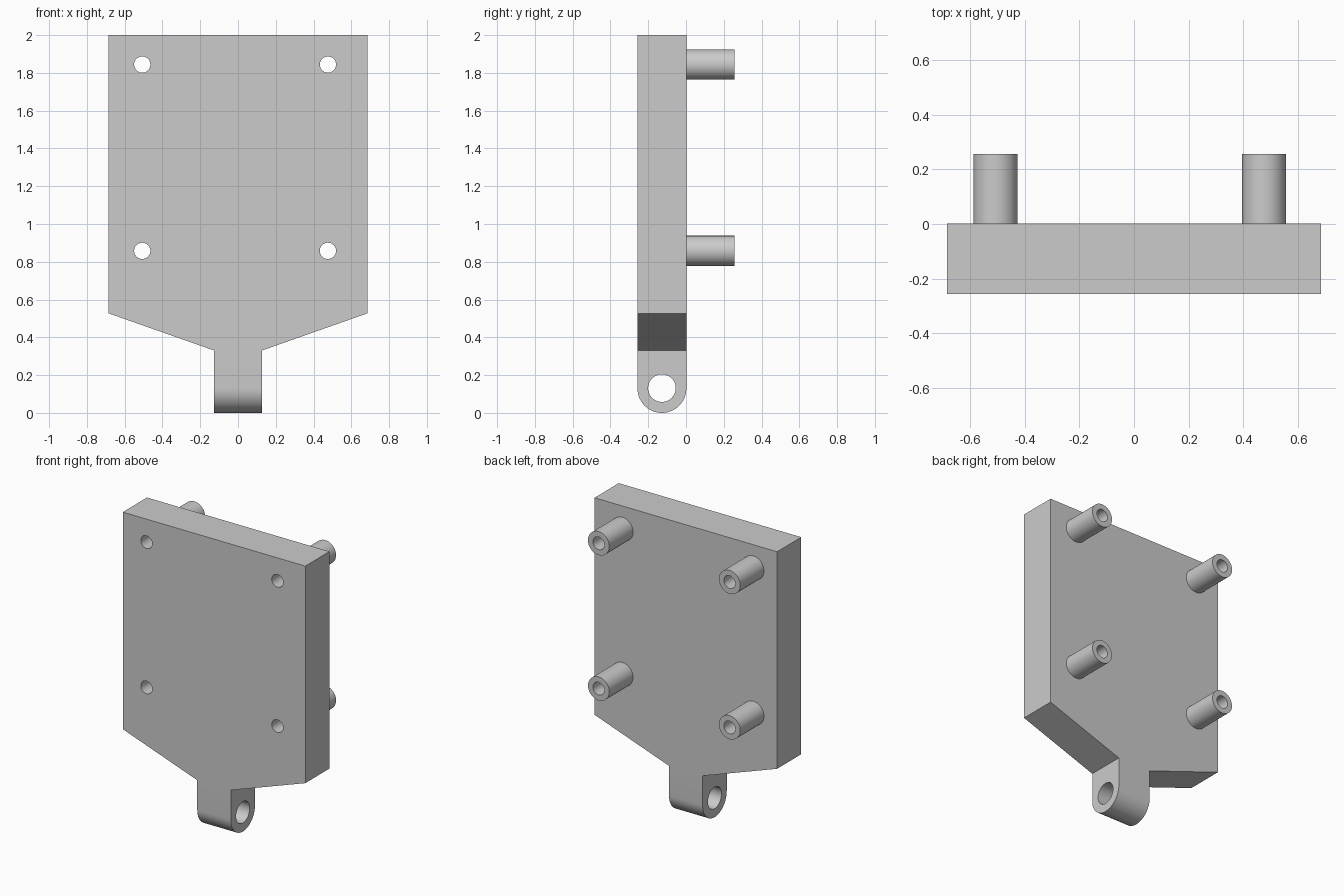
import bpy, bmesh
from mathutils import Matrix, Vector

cube = bpy.data.objects.get("Cube")
if cube:
    bpy.data.objects.remove(cube, do_unlink=True)

FRONT, BACK, PIN_END = -0.257, 0.002, 0.257
MID = (FRONT + BACK) / 2
ROUND = (BACK - FRONT) / 2
PINS = [(x, z) for x in (-0.507, 0.476) for z in (0.858, 1.844)]

grey = bpy.data.materials.new("plain grey")
grey.use_nodes = True
colour = (0.6, 0.6, 0.6, 1)
grey.diffuse_color = colour
grey.node_tree.nodes["Principled BSDF"].inputs["Base Color"].default_value = colour


def add_object(name, bm):
    bmesh.ops.recalc_face_normals(bm, faces=bm.faces)
    mesh = bpy.data.meshes.new(name)
    bm.to_mesh(mesh)
    bm.free()
    mesh.materials.append(grey)
    obj = bpy.data.objects.new(name, mesh)
    bpy.context.collection.objects.link(obj)
    return obj


def cylinder(name, start, end, radius):
    start, end = Vector(start), Vector(end)
    axis = end - start
    turn = axis.to_track_quat('Z', 'Y').to_matrix().to_4x4()
    bm = bmesh.new()
    bmesh.ops.create_cone(bm, cap_ends=True, segments=48, radius1=radius, radius2=radius,
                          depth=axis.length,
                          matrix=Matrix.Translation((start + end) / 2) @ turn)
    return add_object(name, bm)


def combine(body, tool, operation):
    tool.hide_render = True
    mod = body.modifiers.new(operation.title(), 'BOOLEAN')
    mod.operation, mod.solver, mod.object = operation, 'EXACT', tool
    bpy.context.view_layer.objects.active = body
    bpy.ops.object.modifier_apply(modifier=mod.name)
    bpy.data.objects.remove(tool, do_unlink=True)


# Plate with tapered base and neck, extruded from its front outline
half = [(0.685, 2), (0.685, 0.527), (0.126, 0.33), (0.126, 0)]
outline = half + [(-x, z) for x, z in reversed(half)]
bm = bmesh.new()
face = bm.faces.new([bm.verts.new((x, FRONT, z)) for x, z in outline])
grown = bmesh.ops.extrude_face_region(bm, geom=[face])["geom"]
bmesh.ops.translate(bm, vec=(0, BACK - FRONT, 0),
                    verts=[v for v in grown if isinstance(v, bmesh.types.BMVert)])
bmesh.ops.recalc_face_normals(bm, faces=bm.faces)

# Half-round end of the neck
bottom = [e for e in bm.edges if all(v.co.z < 0.01 for v in e.verts)
          and abs(e.verts[0].co.y - e.verts[1].co.y) < 0.01]
bmesh.ops.bevel(bm, geom=bottom, offset=ROUND * 0.999, offset_type='OFFSET',
                segments=14, profile=0.5, affect='EDGES')
bracket = add_object("mounting_bracket", bm)

# Standoffs on the back
for x, z in PINS:
    combine(bracket, cylinder("standoff", (x, MID, z), (x, PIN_END, z), 0.08), 'UNION')

# Screw holes through plate and standoffs, and the pivot hole across the neck
for x, z in PINS:
    combine(bracket, cylinder("screw_hole", (x, -0.5, z), (x, 0.5, z), 0.043), 'DIFFERENCE')
combine(bracket, cylinder("pivot_hole", (-0.3, MID, 0.131), (0.3, MID, 0.131), 0.073), 'DIFFERENCE')

bpy.ops.object.select_all(action='DESELECT')
bracket.select_set(True)
bpy.context.view_layer.objects.active = bracket
bpy.ops.object.shade_smooth_by_angle(angle=0.6)
